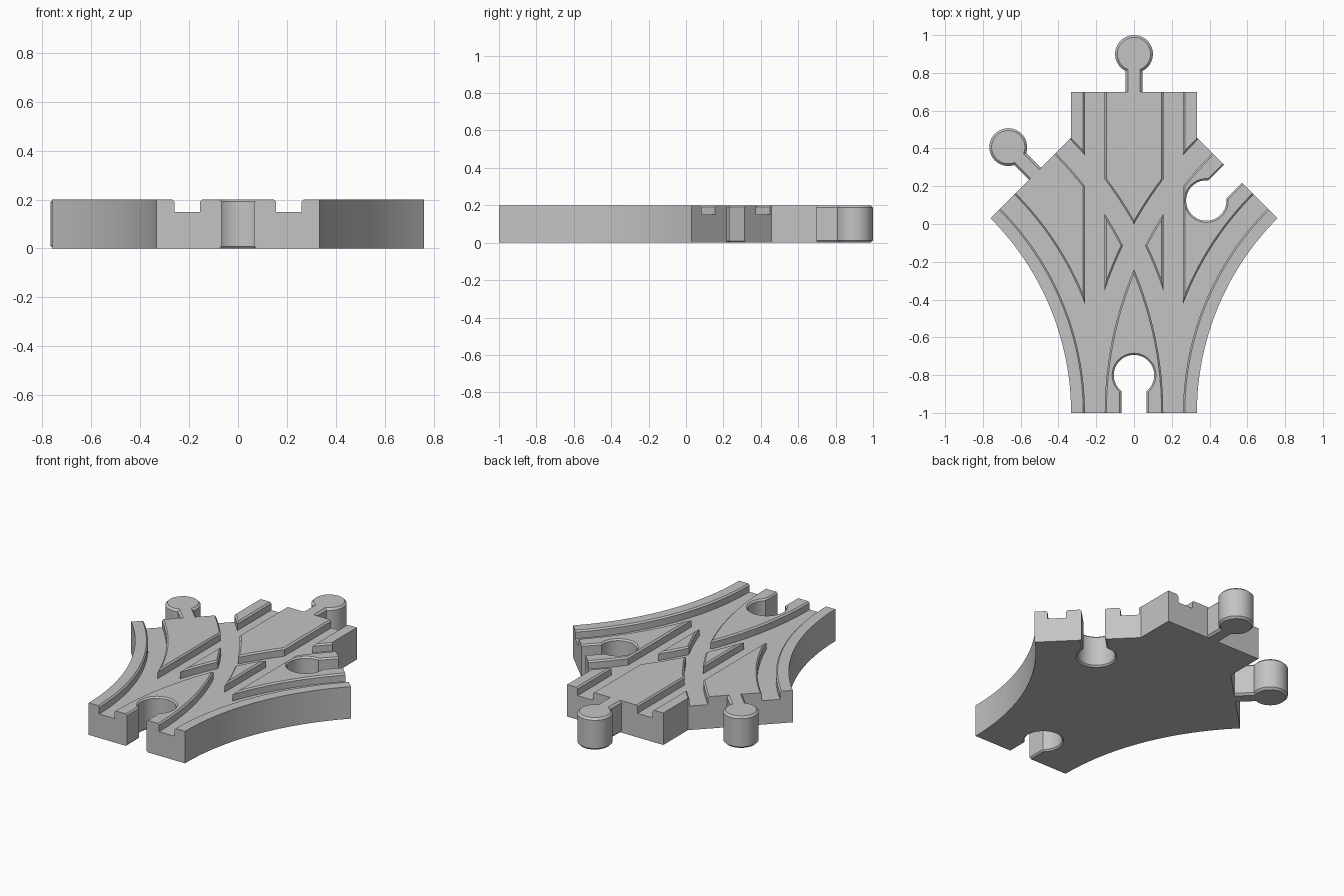
import bpy, bmesh
from math import sin, cos, asin, pi, radians

if "Cube" in bpy.data.objects:
    bpy.data.objects.remove(bpy.data.objects["Cube"], do_unlink=True)

RADIUS = 1.79      # centreline radius of the curved branches
HALF = 0.333       # half width of the track
HEIGHT = 0.2
START, END = -1.0, 0.7
BEND = radians(45)
STEPS = 24

grey = bpy.data.materials.new("light grey plastic")
grey.use_nodes = True
grey.diffuse_color = (0.55, 0.55, 0.55, 1)
grey.node_tree.nodes["Principled BSDF"].inputs["Base Color"].default_value = (0.55, 0.55, 0.55, 1)


def loft(name, rings):
    """Closed solid skinned through rings of equal length."""
    bm = bmesh.new()
    loops = [[bm.verts.new(p) for p in ring] for ring in rings]
    for a, b in zip(loops, loops[1:]):
        for i in range(len(a)):
            j = (i + 1) % len(a)
            bm.faces.new((a[i], a[j], b[j], b[i]))
    bm.faces.new(loops[0])
    bm.faces.new(loops[-1])
    bmesh.ops.recalc_face_normals(bm, faces=bm.faces)
    mesh = bpy.data.meshes.new(name)
    bm.to_mesh(mesh)
    bm.free()
    mesh.materials.append(grey)
    obj = bpy.data.objects.new(name, mesh)
    bpy.context.collection.objects.link(obj)
    return obj


def curve_point(offset, angle):
    """Point on the right-hand branch, offset to the right of its centreline."""
    r = RADIUS - offset
    return RADIUS - r * cos(angle), START + r * sin(angle)


def keyhole(name, centre, turn, radius, neck, length, levels):
    """Round head with a straight neck; levels are (height, outline growth)."""
    rings = []
    for z, grow in levels:
        r, w = radius + grow, neck + grow
        gap = asin(w / r)
        pts = [(w, -length)]
        for i in range(49):
            a = -pi / 2 + gap + (2 * pi - 2 * gap) * i / 48
            pts.append((r * cos(a), r * sin(a)))
        pts.append((-w, -length))
        rings.append([(centre[0] + x * cos(turn) - y * sin(turn),
                       centre[1] + x * sin(turn) + y * cos(turn), z) for x, y in pts])
    return loft(name, rings)


# Track body: straight piece merged with both branches
right = [curve_point(HALF, BEND * i / STEPS) for i in range(STEPS + 1)]
tip_x, tip_y = right[-1]
right += [(HALF, tip_x + tip_y - HALF), (HALF, END)]
outline = right + [(-x, y) for x, y in reversed(right)]
body = loft("track_body", [[(x, y, z) for x, y in outline] for z in (0, HEIGHT)])

# Wheel grooves with chamfered lips
GROOVE = [(0.155, 0.15), (0.26, 0.15), (0.26, 0.191), (0.271, 0.202),
          (0.144, 0.202), (0.155, 0.191)]
cutters = []
for side in (-1, 1):
    section = [(side * o, z) for o, z in GROOVE]
    cutters.append(loft("straight_groove_cutter",
                        [[(o, y, z) for o, z in section] for y in (START - 0.05, END + 0.05)]))
    for mirror in (-1, 1):
        rings = [[(mirror * o, START - 0.05, z) for o, z in section]]
        for i in range(STEPS + 1):
            ring = [(*curve_point(o, BEND * i / STEPS), z) for o, z in section]
            rings.append([(mirror * x, y, z) for x, y, z in ring])
        rings.append([(x + mirror * 0.05 * sin(BEND), y + 0.05 * cos(BEND), z)
                      for x, y, z in rings[-1]])
        cutters.append(loft("curved_groove_cutter", rings))

# Sockets at the front end and on the left branch
end_x, end_y = curve_point(0, BEND)
step = 0.2 * sin(BEND)
HOLE = [(-0.002, 0.011), (0.009, 0), (0.191, 0), (0.202, 0.011)]
cutters.append(keyhole("front_socket_cutter", (0, START + 0.2), 0, 0.107, 0.067, 0.25, HOLE))
cutters.append(keyhole("branch_socket_cutter", (end_x - step, end_y - step),
                       radians(135), 0.107, 0.067, 0.25, HOLE))

bpy.context.view_layer.objects.active = body
for cutter in cutters:
    cutter.hide_render = True
    for solver in ("MANIFOLD", "EXACT"):
        before = len(body.data.vertices)
        mod = body.modifiers.new("cut", "BOOLEAN")
        mod.operation = "DIFFERENCE"
        mod.solver = solver
        mod.object = cutter
        bpy.ops.object.modifier_apply(modifier=mod.name)
        if len(body.data.vertices) != before:
            break
    bpy.data.objects.remove(cutter, do_unlink=True)

# Connector pegs on the back end and on the right branch
PEG = [(0, -0.012), (0.012, 0), (HEIGHT - 0.012, 0), (HEIGHT, -0.012)]
pegs = [keyhole("back_peg", (0, END + 0.2), 0, 0.1, 0.045, 0.201, PEG),
        keyhole("branch_peg", (-end_x - step, end_y + step), radians(45), 0.1, 0.045, 0.201, PEG)]

# Smooth curved walls, keep corners crisp
bpy.ops.object.select_all(action="DESELECT")
for obj in [body] + pegs:
    obj.select_set(True)
bpy.ops.object.shade_smooth_by_angle(angle=radians(30))
